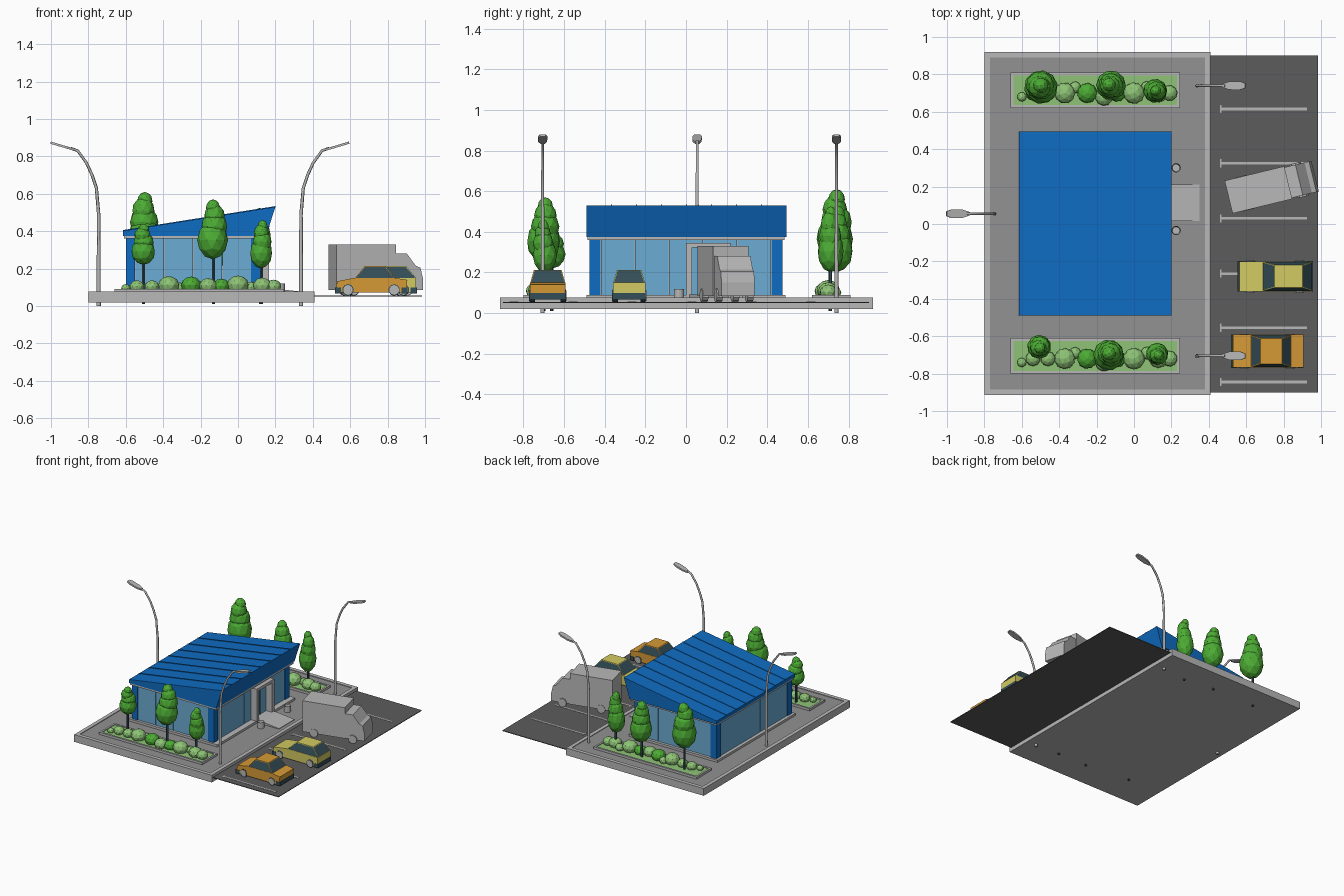
import bpy, bmesh, math, random
from mathutils import Matrix, Vector

if "Cube" in bpy.data.objects:
    bpy.data.objects.remove(bpy.data.objects["Cube"])
random.seed(4)


def mat(name, r, g, b):
    m = bpy.data.materials.new(name)
    lin = [((c / 255 + 0.055) / 1.055) ** 2.4 for c in (r, g, b)]
    m.diffuse_color = (*lin, 1)
    m.use_nodes = True
    m.node_tree.nodes["Principled BSDF"].inputs["Base Color"].default_value = m.diffuse_color
    return m


GREY = mat("light_grey", 184, 184, 184)
PAVE = mat("paving_grey", 146, 146, 146)
ROAD = mat("asphalt", 92, 92, 92)
BLUE = mat("blue", 14, 108, 194)
GLASS = mat("glass_blue", 108, 172, 212)
LEAF = mat("leaf_green", 76, 172, 52)
BUSH = mat("pale_green", 142, 196, 118)
ORANGE = mat("orange", 214, 154, 54)
YELLOW = mat("yellow", 210, 202, 98)
SLATE = mat("dark_slate", 52, 78, 88)


def finish(name, bm, *mats):
    bmesh.ops.recalc_face_normals(bm, faces=bm.faces)
    me = bpy.data.meshes.new(name)
    bm.to_mesh(me)
    bm.free()
    for m in mats:
        me.materials.append(m)
    ob = bpy.data.objects.new(name, me)
    bpy.context.collection.objects.link(ob)
    return ob


def add_box(bm, x0, x1, y0, y1, z0, z1):
    M = Matrix.Translation(((x0 + x1) / 2, (y0 + y1) / 2, (z0 + z1) / 2))
    bmesh.ops.create_cube(bm, size=1, matrix=M @ Matrix.Diagonal((x1 - x0, y1 - y0, z1 - z0, 1)))


def boxes(name, m, *dims):
    bm = bmesh.new()
    for d in dims:
        add_box(bm, *d)
    return finish(name, bm, m)


def prism(name, m, pts, y0, y1):
    """Extrude an (x, z) profile from y0 to y1."""
    bm = bmesh.new()
    f = bm.faces.new([bm.verts.new((x, y0, z)) for x, z in pts])
    ext = bmesh.ops.extrude_face_region(bm, geom=[f])["geom"]
    bmesh.ops.translate(bm, vec=(0, y1 - y0, 0), verts=[v for v in ext if isinstance(v, bmesh.types.BMVert)])
    return finish(name, bm, m)


def add_cyl(bm, p, r, h, n, axis="Z"):
    R = Matrix.Rotation(math.pi / 2, 4, "X") if axis == "Y" else Matrix()
    bmesh.ops.create_cone(bm, cap_ends=True, segments=n, radius1=r, radius2=r, depth=h,
                          matrix=Matrix.Translation(p) @ R)


def add_ball(bm, p, rx, rz, sub):
    M = Matrix.Translation(p) @ Matrix.Diagonal((rx, rx, rz, 1)) @ Matrix.Rotation(random.uniform(0, 6), 4, "Z")
    bmesh.ops.create_icosphere(bm, subdivisions=sub, radius=1, matrix=M)


def ring(x0, x1, y0, y1, z0, z1, w):
    return [(x0, x1, y0, y0 + w, z0, z1), (x0, x1, y1 - w, y1, z0, z1),
            (x0, x0 + w, y0 + w, y1 - w, z0, z1), (x1 - w, x1, y0 + w, y1 - w, z0, z1)]


# Site: slab, curb, paving, car park and bay lines
boxes("slab", GREY, (-0.80, 0.41, -0.915, 0.92, 0.02, 0.066))
boxes("curb", GREY, *ring(-0.80, 0.41, -0.915, 0.92, 0.066, 0.077, 0.03))
boxes("paving", PAVE, (-0.77, 0.38, -0.885, 0.89, 0.066, 0.072))
boxes("car_park", ROAD, (0.41, 0.985, -0.9, 0.9, 0.05, 0.055))
for y in (0.615, 0.325, 0.03, -0.265, -0.555, -0.845):
    boxes("bay_line", GREY, (0.46, 0.925, y - 0.007, y + 0.007, 0.055, 0.057),
          (0.46, 0.468, y - 0.022, y + 0.022, 0.055, 0.057))

# Building: plinth, corner columns, glazed walls, top band
boxes("plinth", GREY, (-0.62, 0.16, -0.49, 0.49, 0.07, 0.09))
X0, X1, Y = -0.60, 0.12, 0.475
boxes("corner_columns", BLUE, *[(x, x + 0.05, y, y + 0.055, 0.09, 0.362)
                                for x in (X0, X1 - 0.05) for y in (-Y, Y - 0.055)])
panels = []
for i in range(4):
    a, w = X0 + 0.05 + i * 0.155, 0.155
    panels += [(a + 0.001, a + w - 0.001, s * (Y - 0.012) - 0.006, s * (Y - 0.012) + 0.006, 0.09, 0.362)
               for s in (-1, 1)]
for i in range(5):
    a, w = -Y + 0.055 + i * 0.168, 0.168
    panels += [(x - 0.006, x + 0.006, a + 0.001, a + w - 0.001, 0.09, 0.362) for x in (X0 + 0.012, X1 - 0.012)]
boxes("glass_walls", GLASS, *panels)
boxes("wall_top_band", GREY, (-0.61, 0.15, -0.485, 0.485, 0.36, 0.376))

# Wedge roof with standing seams
prism("roof", BLUE, [(-0.615, 0.375), (0.15, 0.375), (0.20, 0.53), (-0.615, 0.402)], -0.49, 0.495)
for i in range(1, 8):
    y = -0.49 + i * 0.985 / 8
    prism("roof_seam", BLUE, [(-0.615, 0.40), (0.20, 0.528), (0.20, 0.534), (-0.615, 0.406)], y - 0.003, y + 0.003)

# Entrance frame, ramp and bins
boxes("door_frame", GREY, (0.11, 0.165, 0.0, 0.03, 0.09, 0.345), (0.11, 0.165, 0.19, 0.22, 0.09, 0.345),
      (0.11, 0.165, 0.03, 0.19, 0.322, 0.345))
boxes("door_leaf_gap", SLATE, (0.112, 0.117, 0.106, 0.114, 0.09, 0.322))
prism("entrance_ramp", GREY, [(0.16, 0.07), (0.35, 0.07), (0.35, 0.076), (0.20, 0.092), (0.16, 0.092)], 0.015, 0.21)
for y in (0.30, -0.035):
    bm = bmesh.new()
    add_cyl(bm, (0.225, y, 0.095), 0.025, 0.05, 12)
    top = max(bm.faces, key=lambda f: f.calc_center_median().z)
    bmesh.ops.inset_region(bm, faces=[top], thickness=0.005)
    bmesh.ops.translate(bm, vec=(0, 0, -0.035), verts=top.verts)
    finish("bin", bm, GREY)

# Planters with hedge balls
HEDGE = [(-0.60, 0.025), (-0.54, 0.04), (-0.46, 0.04), (-0.37, 0.056), (-0.315, 0.032), (-0.25, 0.054),
         (-0.16, 0.048), (-0.09, 0.046), (0.0, 0.058), (0.07, 0.034), (0.13, 0.05), (0.19, 0.042)]
for yc in (0.715, -0.705):
    boxes("planter_rim", GREY, *ring(-0.66, 0.245, yc - 0.095, yc + 0.095, 0.07, 0.09, 0.015))
    boxes("planter_grass", BUSH, (-0.645, 0.23, yc - 0.08, yc + 0.08, 0.07, 0.084))
    for i, (x, r) in enumerate(HEDGE):
        bm = bmesh.new()
        y = yc - 0.015 + (0.03 if i % 5 == 4 else 0) - (0.02 if i % 6 == 0 else 0)
        add_ball(bm, (x, y, 0.082 + r * 0.55), r, r * 0.85, 2)
        finish("hedge_ball", bm, LEAF if i in (5, 7) else BUSH)

# Trees: (x, y, crown bottom, crown top, radius)
for x, y, b, t, r in [(-0.505, 0.74, 0.25, 0.61, 0.098), (-0.13, 0.74, 0.20, 0.53, 0.087), (0.12, 0.71, 0.20, 0.525, 0.07),
                      (-0.505, -0.66, 0.22, 0.44, 0.07), (-0.13, -0.70, 0.25, 0.57, 0.09), (0.125, -0.70, 0.20, 0.46, 0.065)]:
    bm = bmesh.new()
    add_cyl(bm, (x, y, (b + 0.06) / 2), 0.009, b + 0.04, 6)
    finish("tree_trunk", bm, SLATE)
    bm = bmesh.new()
    h = t - b
    for fz, fr, fh in ((0.32, 0.92, 0.32), (0.55, 0.78, 0.24), (0.72, 0.62, 0.2), (0.86, 0.42, 0.14)):
        j = r * 0.1
        add_ball(bm, (x + random.uniform(-j, j), y + random.uniform(-j, j), b + h * fz), r * fr, h * fh, 2)
    finish("tree_crown", bm, LEAF)

# Street lamps: bent pole and flat slanted head
for x, y, s in [(0.337, -0.705, 1), (0.337, 0.74, 1), (-0.745, 0.055, -1)]:
    cu = bpy.data.curves.new("lamp_pole", "CURVE")
    cu.dimensions, cu.bevel_depth, cu.bevel_resolution, cu.use_fill_caps = "3D", 0.011, 1, True
    path = [(0, 0), (0, 0.49), (0.012, 0.63), (0.035, 0.70), (0.065, 0.765), (0.112, 0.83), (0.15, 0.844)]
    sp = cu.splines.new("POLY")
    sp.points.add(len(path) - 1)
    for p, (dx, z) in zip(sp.points, path):
        p.co = (x + s * dx, y, z, 1)
        p.radius = 1.05 - 0.45 * z
    cu.materials.append(GREY)
    bpy.context.collection.objects.link(bpy.data.objects.new("lamp_pole", cu))
    bm = bmesh.new()
    plan = [(0, -0.009), (0.04, -0.022), (0.10, -0.023), (0.128, -0.013),
            (0.128, 0.013), (0.10, 0.023), (0.04, 0.022), (0, 0.009)]
    f = bm.faces.new([bm.verts.new((s * a, c, -0.005)) for a, c in plan])
    ext = bmesh.ops.extrude_face_region(bm, geom=[f])["geom"]
    bmesh.ops.translate(bm, vec=(0, 0, 0.012), verts=[v for v in ext if isinstance(v, bmesh.types.BMVert)])
    bmesh.ops.transform(bm, verts=bm.verts,
                        matrix=Matrix.Translation((x + s * 0.135, y, 0.836)) @ Matrix.Rotation(-s * 0.29, 4, "Y"))
    finish("lamp_head", bm, GREY)


def wheels(xs, yc, half, r, n=10):
    obs = []
    for x in xs:
        for s in (-1, 1):
            bm = bmesh.new()
            add_cyl(bm, (x, yc + s * (half - 0.012), 0.055 + r), r, 0.026, n, "Y")
            obs.append(finish("tyre", bm, SLATE))
            bm = bmesh.new()
            add_cyl(bm, (x, yc + s * (half + 0.002), 0.055 + r), r * 0.85, 0.006, n, "Y")
            obs.append(finish("hubcap", bm, GREY))
    return obs


def car(name, paint, yc, hw, body, base, roof, wheel_x):
    prism(name + "_body", paint, body, yc - hw, yc + hw)
    xa, xb = body[0][0], body[1][0]
    boxes(name + "_bumpers", SLATE, (xa - 0.004, xa + 0.03, yc - hw - 0.002, yc + hw + 0.002, 0.068, 0.098),
          (xb - 0.03, xb + 0.004, yc - hw - 0.002, yc + hw + 0.002, 0.068, 0.098))
    # Cabin with inset windows on every side face
    bm = bmesh.new()
    lo, hi = [[bm.verts.new((x, y, z)) for x, y in ((a, yc - w), (b, yc - w), (b, yc + w), (a, yc + w))]
              for a, b, w, z in ((*base, hw - 0.002, 0.148), (*roof, hw - 0.02, 0.213))]
    sides = [bm.faces.new((lo[i], lo[(i + 1) % 4], hi[(i + 1) % 4], hi[i])) for i in range(4)]
    bm.faces.new(hi)
    bm.faces.new(lo)
    bmesh.ops.recalc_face_normals(bm, faces=bm.faces)
    bmesh.ops.inset_individual(bm, faces=sides, thickness=0.006)
    for f in sides:
        f.material_index = 1
    finish(name + "_cabin", bm, paint, SLATE)
    wheels(wheel_x, yc, hw, 0.031)


# Parked cars: sedan and hatchback
car("sedan", ORANGE, -0.68, 0.088, [(0.522, 0.072), (0.903, 0.072), (0.905, 0.14), (0.84, 0.15), (0.62, 0.15), (0.53, 0.132)],
    (0.625, 0.84), (0.677, 0.79), (0.588, 0.835))
car("hatchback", YELLOW, -0.28, 0.08, [(0.557, 0.072), (0.953, 0.072), (0.953, 0.15), (0.69, 0.15), (0.565, 0.132)],
    (0.688, 0.953), (0.752, 0.90), (0.62, 0.885))

# Delivery van, parked at an angle
van = [prism("van_box", GREY, [(-0.238, 0.085), (0.09, 0.085), (0.09, 0.33), (-0.238, 0.33)], -0.09, 0.09),
       prism("van_cab", GREY, [(0.09, 0.085), (0.238, 0.085), (0.238, 0.15), (0.225, 0.205), (0.20, 0.215),
                               (0.15, 0.28), (0.09, 0.28)], -0.084, 0.084)]
bm = bmesh.new()
for x in (-0.15, 0.15):
    for s in (-1, 1):
        add_cyl(bm, (x, s * 0.078, 0.088), 0.033, 0.03, 10, "Y")
van.append(finish("van_wheels", bm, GREY))
for ob in van:
    ob.location = (0.737, 0.20, 0)
    ob.rotation_euler.z = math.radians(13.6)
